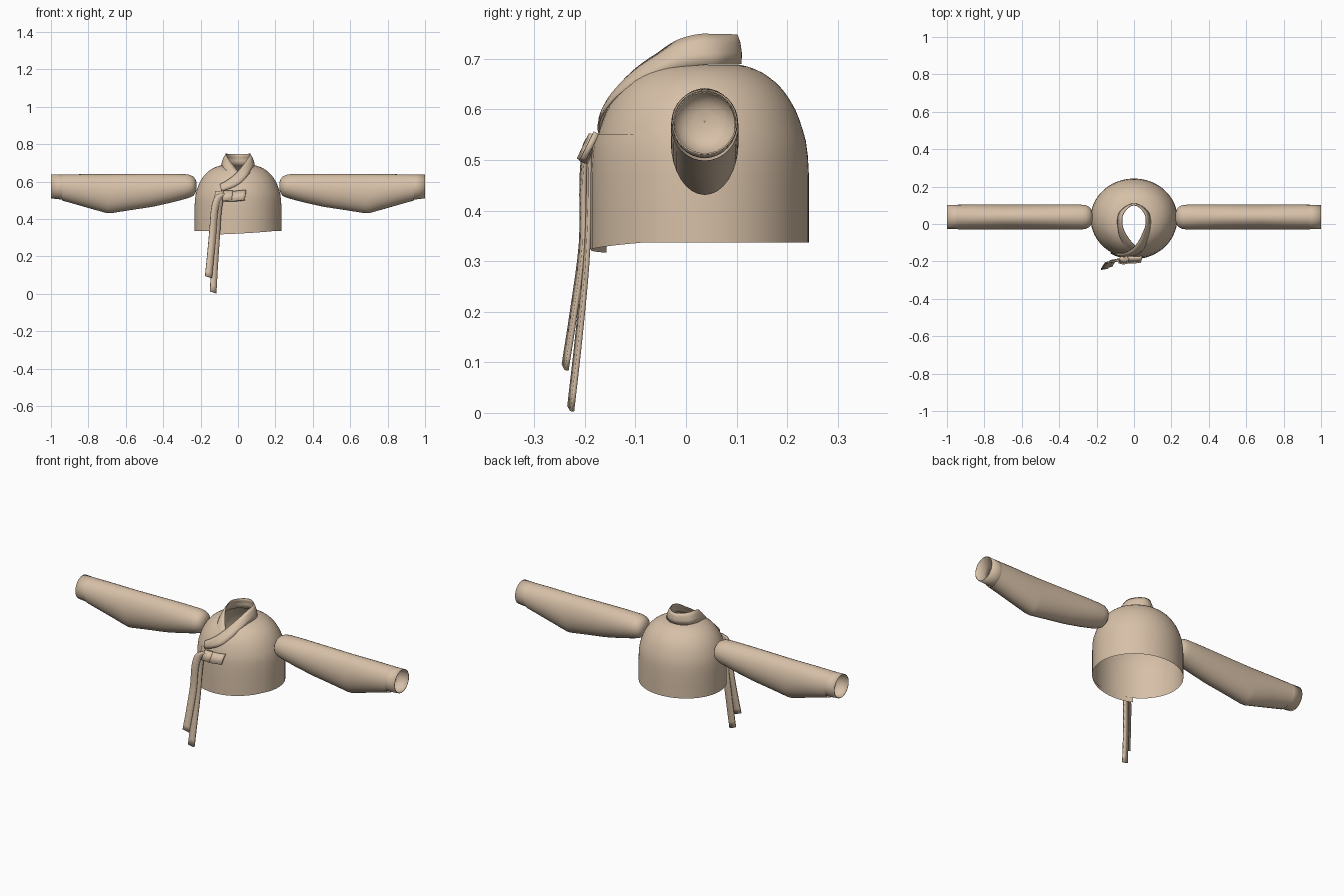
import bpy, bmesh, math
from mathutils import Vector

if "Cube" in bpy.data.objects:
    bpy.data.objects.remove(bpy.data.objects["Cube"])

mat = bpy.data.materials.new("tan cloth")
mat.diffuse_color = (0.68, 0.53, 0.39, 1)
mat.use_nodes = True
mat.node_tree.nodes["Principled BSDF"].inputs["Base Color"].default_value = mat.diffuse_color


def interp(table, x):
    if x <= table[0][0]:
        return table[0][1]
    for (a, u), (b, v) in zip(table, table[1:]):
        if x <= b:
            return u + (v - u) * (x - a) / (b - a)
    return table[-1][1]


def spline(pts, steps=5):
    """Smooth curve through the points."""
    p = [Vector(q) for q in pts]
    p = [2 * p[0] - p[1]] + p + [2 * p[-1] - p[-2]]
    out = []
    for i in range(1, len(p) - 2):
        a, b, c, d = p[i - 1:i + 3]
        for k in range(steps):
            t = k / steps
            out.append(0.5 * (2 * b + (c - a) * t + (2 * a - 5 * b + 4 * c - d) * t * t
                              + (3 * b - a - 3 * c + d) * t ** 3))
    return out + [p[-2]]


def sheet(name, rows, wrap=False, thick=0, angle=40):
    """Skin a list of point rows."""
    bm = bmesh.new()
    vs = [[bm.verts.new(p) for p in r] for r in rows]
    n = len(rows[0])
    for a, b in zip(vs, vs[1:]):
        for j in range(n if wrap else n - 1):
            k = (j + 1) % n
            bm.faces.new((a[j], a[k], b[k], b[j]))
    bmesh.ops.remove_doubles(bm, verts=bm.verts, dist=1e-5)
    bmesh.ops.recalc_face_normals(bm, faces=bm.faces)
    me = bpy.data.meshes.new(name)
    bm.to_mesh(me)
    bm.free()
    me.materials.append(mat)
    ob = bpy.data.objects.new(name, me)
    bpy.context.collection.objects.link(ob)
    if thick:
        m = ob.modifiers.new("thickness", 'SOLIDIFY')
        m.thickness, m.offset = thick, 0
    bpy.ops.object.select_all(action='DESELECT')
    ob.select_set(True)
    bpy.context.view_layer.objects.active = ob
    bpy.ops.object.shade_smooth_by_angle(angle=math.radians(angle))
    return ob


# Bodice: elliptical dome with a teardrop neckline
CY, RX, RY = 0.03, 0.232, 0.213
SHOULDER = [(0.36, .688), (0.45, .684), (0.55, .675), (0.65, .661), (0.72, .648), (0.8, .627),
            (0.87, .602), (0.93, .57), (0.975, .535), (0.99, .51), (1.0, .47)]
NECK = [(0, .80), (17, .71), (34, .55), (60, .41), (90, .36), (180, .36)]


def dome(a, r, z, off=0.0):
    return ((RX * r + off) * math.sin(a), CY - (RY * r + off) * math.cos(a), z)


N = 72
angles = [2 * math.pi * i / N for i in range(N)]
rows = [[dome(a, 1, z) for a in angles] for z in (.337, .40)]
for i in range(15):
    row = []
    for a in angles:
        deg = math.degrees(min(a, 2 * math.pi - a))
        rn = interp(NECK, deg)
        r = 1 - (1 - rn) * (i / 14) ** 1.6
        row.append(dome(a, r, interp(SHOULDER, r)))
    rows.append(row)
sheet("bodice", rows, wrap=True)

# Overlapping front flap with a slanted hem
rows = []
for i in range(13):
    f = i / 12
    a = math.radians(-32 + 97 * f)
    off = 0.007 * (1 - f) + 0.001
    hem = .317 + .022 * f ** 1.3
    rows.append([dome(a, interp([(.47, 1), (.51, .99), (.535, .975), (.57, .93)], z), z, off)
                 for z in (hem, .40, .47, .51, .535, .55)])
sheet("front_flap", rows)

# Collar: one band round the neck, crossing at the front
side = [((.035, .097, .689), (.028, .09, .748)), ((.073, .068, .689), (.054, .06, .748)),
        ((.087, .03, .688), (.064, .025, .748)), ((.086, -.02, .681), (.06, -.015, .737)),
        ((.076, -.073, .664), (.045, -.052, .713))]
back = [((0, .108, .69), (0, .10, .748))]
over = [((.052, -.130, .632), (.023, -.095, .683)), ((.012, -.165, .592), (-.008, -.132, .647)),
        ((-.035, -.173, .566), (-.05, -.155, .612)), ((-.088, -.170, .548), (-.095, -.158, .586))]
under = [((-.05, -.125, .630), (-.018, -.090, .678)), ((-.012, -.150, .595), (.008, -.118, .645))]
mirrored = [tuple((-x, y, z) for x, y, z in pair) for pair in side]
band = under[::-1] + mirrored[::-1] + back + side + over
lower, upper = spline([p[0] for p in band]), spline([p[1] for p in band])
rows = []
for lo, up in zip(lower, upper):
    mid = (lo + up) / 2
    out = Vector((mid.x, mid.y - CY, 0.06)).normalized() * 0.004
    rows.append([lo, lo.lerp(up, .33) + out, lo.lerp(up, .67) + out, up])
sheet("collar", rows, thick=0.004, angle=50)

# Sleeves and cuffs: x, bottom, top, half depth
SLEEVE = [(.221, .575, .577, .001), (.222, .556, .597, .02), (.228, .537, .614, .04),
          (.24, .523, .628, .055), (.258, .515, .636, .063), (.28, .508, .64, .066),
          (.36, .487, .642, .067), (.46, .465, .642, .067), (.58, .447, .641, .067),
          (.68, .431, .64, .067), (.70, .431, .64, .067), (.82, .465, .64, .067),
          (.94, .499, .638, .066)]
CUFF = [(.925, .505, .634, .061), (.945, .506, .636, .063), (1.0, .512, .638, .063)]


def tube(name, rings, s, thick=0):
    rows = []
    for x, lo, hi, ry in rings:
        rows.append([(s * x, .037 + ry * math.cos(t), (lo + hi) / 2 + (hi - lo) / 2 * math.sin(t))
                     for t in (2 * math.pi * i / 32 for i in range(32))])
    return sheet(name, rows, wrap=True, thick=thick)


for s, label in ((1, "left"), (-1, "right")):
    tube(label + "_sleeve", SLEEVE, s)
    tube(label + "_cuff", CUFF, s, 0.003)


# Tie ribbons: centre points, with a flat width direction
def ribbon(name, pts, width, thick=0.008):
    rows = []
    for c in spline(pts, 4):
        w = Vector(width) / 2
        rows.append([c - w, c + w])
    return sheet(name, rows, thick=thick, angle=35)


ribbon("long_ribbon", [(-.07, -.188, .53), (-.095, -.192, .505), (-.108, -.193, .42),
                       (-.115, -.198, .30), (-.125, -.212, .15), (-.133, -.228, .008)],
       (.034, 0.006, -.010))
ribbon("short_ribbon", [(-.07, -.192, .535), (-.105, -.199, .515), (-.125, -.204, .45),
                        (-.135, -.205, .33), (-.147, -.222, .20), (-.158, -.239, .09)],
       (.036, 0.006, -.012))
ribbon("bow_loop", [(-.06, -.188, .522), (-.02, -.193, .522), (.04, -.190, .528)],
       (.008, .026, .052), 0.012)
ribbon("bow_knot", [(-.078, -.190, .522), (-.055, -.196, .524), (-.032, -.192, .524)],
       (.006, .024, .050), 0.018)
